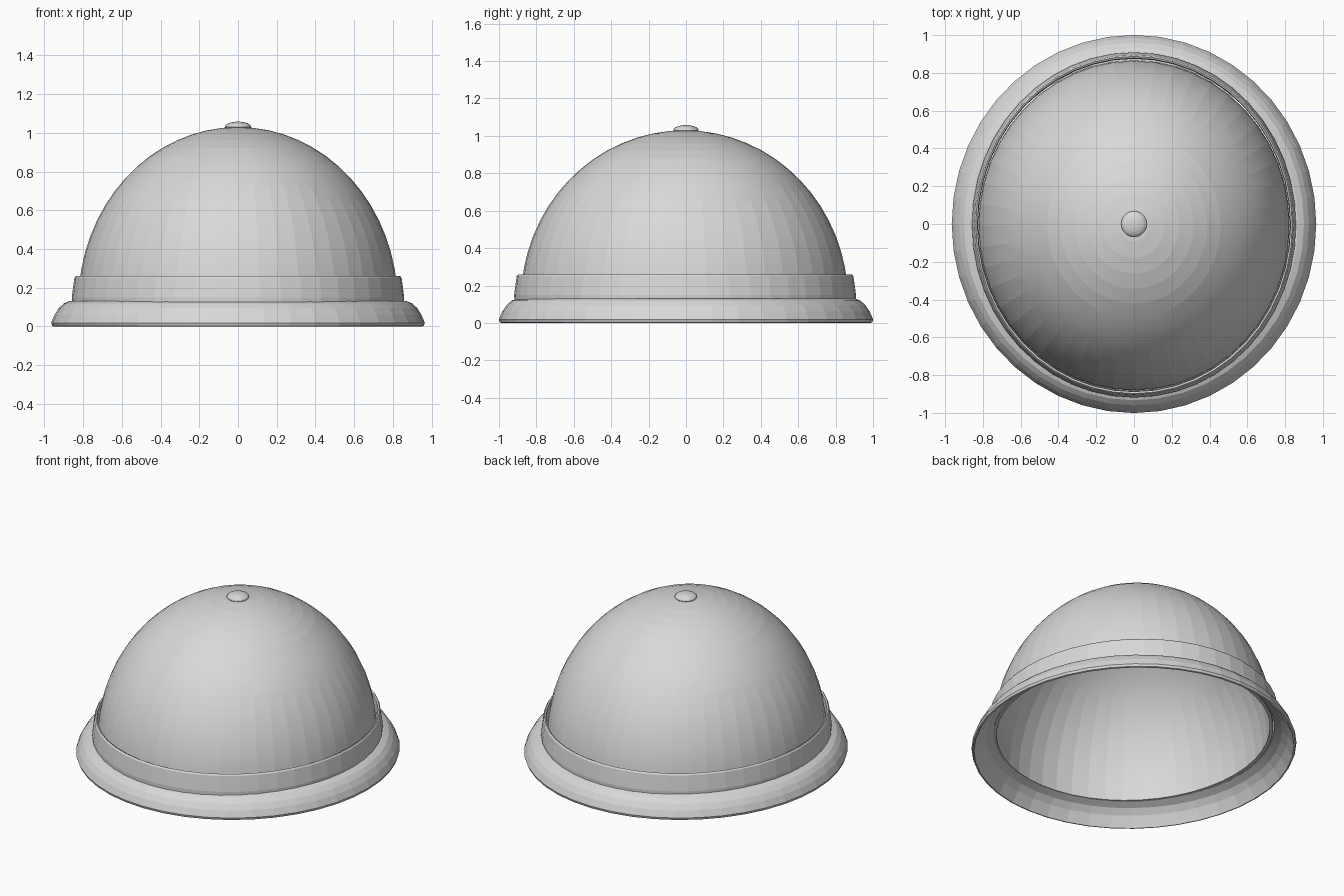
import bpy
import bmesh
from math import sin, cos, pi, tau

cube = bpy.data.objects.get("Cube")
if cube:
    bpy.data.objects.remove(cube, do_unlink=True)

# Single plain grey
grey = bpy.data.materials.new("plain grey")
grey.use_nodes = True
colour = (0.69, 0.69, 0.69, 1)
grey.diffuse_color = colour
grey.node_tree.nodes["Principled BSDF"].inputs["Base Color"].default_value = colour


def lathe(name, profile, stretch, segments=36, closed=True, offset=0.0):
    """Spin (radius, z) points into an oval part; stretch is the extra depth in y."""
    bm = bmesh.new()
    rings = []
    for r, z in profile:
        if r == 0:
            rings.append([bm.verts.new((0, offset, z))] * segments)
        else:
            angles = [tau * i / segments for i in range(segments)]
            rings.append([bm.verts.new((r * cos(a), (r + stretch * r) * sin(a) + offset, z))
                          for a in angles])
    pairs = list(zip(rings, rings[1:]))
    if closed:
        pairs.append((rings[-1], rings[0]))
    for low, high in pairs:
        for i in range(segments):
            j = (i + 1) % segments
            corners = list(dict.fromkeys((low[i], low[j], high[j], high[i])))
            if len(corners) > 2:
                bm.faces.new(corners)
    bmesh.ops.recalc_face_normals(bm, faces=bm.faces)
    mesh = bpy.data.meshes.new(name)
    bm.to_mesh(mesh)
    bm.free()
    mesh.materials.append(grey)
    obj = bpy.data.objects.new(name, mesh)
    bpy.context.collection.objects.link(obj)
    bpy.context.view_layer.objects.active = obj
    obj.select_set(True)
    bpy.ops.object.shade_smooth_by_angle(angle=0.1)
    obj.select_set(False)
    return obj


def arc(radius, base, height, steps):
    """Quarter ellipse from its widest ring up to the pole."""
    pts = [(radius * cos(pi / 2 * i / steps), base + height * sin(pi / 2 * i / steps))
           for i in range(steps)]
    return pts + [(0, base + height)]


# Hollow crown: outer shell followed by the inner shell
outer = arc(0.825, 0.12, 0.91, 16)
inner = arc(0.805, 0.12, 0.89, 16)
lathe("crown", outer + inner[::-1], 0.06, 48, offset=-0.008)

# Upright band around the crown, slightly tapered, with a small gap at its top
lathe("band", [(0.828, 0.122), (0.857, 0.125), (0.858, 0.15), (0.852, 0.2),
               (0.845, 0.25), (0.838, 0.26), (0.829, 0.255), (0.826, 0.2)],
      0.065, 48, offset=-0.005)

# Drooping brim, rounded above, with a sloping hollow underside
lathe("brim", [(0.835, 0.132), (0.868, 0.132), (0.9, 0.119), (0.926, 0.094),
               (0.948, 0.06), (0.965, 0.018), (0.96, 0.003), (0.95, 0.0),
               (0.938, 0.022), (0.912, 0.066), (0.88, 0.1), (0.835, 0.122)],
      0.037, 44)

# Button on the top
lathe("button", [(0, 1.015), (0.06, 1.018)] + arc(0.068, 1.03, 0.028, 5),
      0, 20, closed=False)
